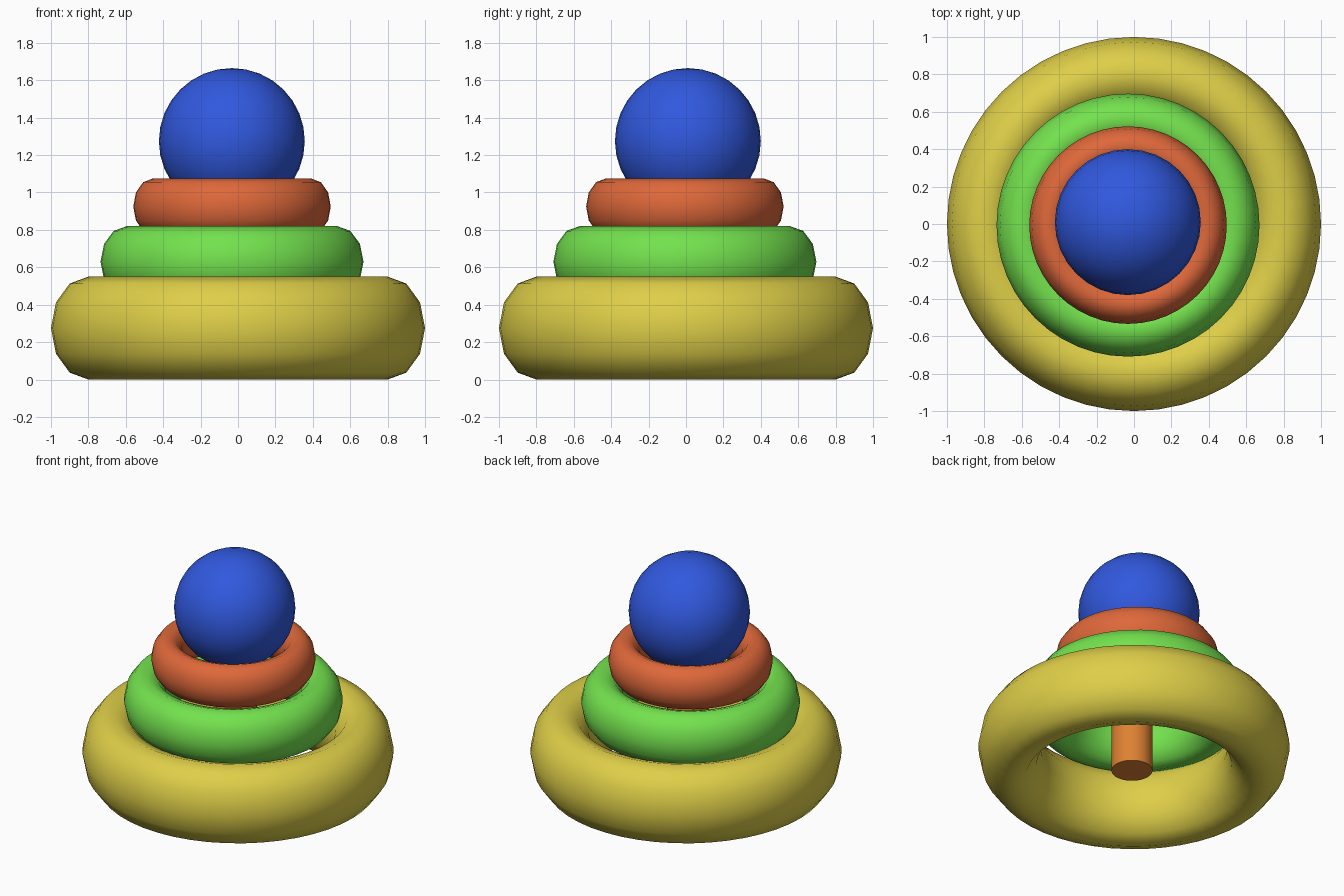
import bpy

if "Cube" in bpy.data.objects:
    bpy.data.objects.remove(bpy.data.objects["Cube"])


def material(name, rgb):
    m = bpy.data.materials.new(name)
    m.diffuse_color = (*rgb, 1.0)
    m.use_nodes = True
    m.node_tree.nodes["Principled BSDF"].inputs["Base Color"].default_value = m.diffuse_color
    return m


def finish(name, mat, angle=None):
    obj = bpy.context.object
    obj.name = name
    obj.data.materials.append(mat)
    if angle is None:
        bpy.ops.object.shade_smooth()
    else:
        bpy.ops.object.shade_smooth_by_angle(angle=angle)
    return obj


def ring(name, mat, centre, outer, half_height):
    # Torus with a 4:1 radius ratio, stretched vertically
    bpy.ops.mesh.primitive_torus_add(
        major_segments=48, minor_segments=12,
        major_radius=0.8 * outer, minor_radius=0.2 * outer, location=centre)
    obj = finish(name, mat)
    obj.scale.z = half_height / (0.2 * outer)
    bpy.ops.object.transform_apply(location=False, rotation=False, scale=True)
    return obj


yellow = material("yellow", (0.73, 0.62, 0.065))
green = material("green", (0.174, 0.76, 0.076))
red = material("red orange", (0.73, 0.138, 0.042))
blue = material("blue", (0.03, 0.098, 0.73))
orange = material("orange", (0.73, 0.22, 0.032))

# Stacked rings
ring("large_ring", yellow, (0, 0, 0.275), 1.0, 0.275)
ring("middle_ring", green, (-0.032, -0.006, 0.63), 0.703, 0.19)
ring("small_ring", red, (-0.032, -0.006, 0.925), 0.528, 0.15)

# Ball on top
bpy.ops.mesh.primitive_uv_sphere_add(
    segments=32, ring_count=16, radius=0.39, location=(-0.033, 0.01, 1.275))
finish("top_ball", blue)

# Central peg, running up into the ball
bottom, top = 0.11, 1.2
bpy.ops.mesh.primitive_cylinder_add(
    vertices=32, radius=0.132, depth=top - bottom,
    location=(0.0, -0.02, (bottom + top) / 2))
finish("centre_peg", orange, 0.6)
